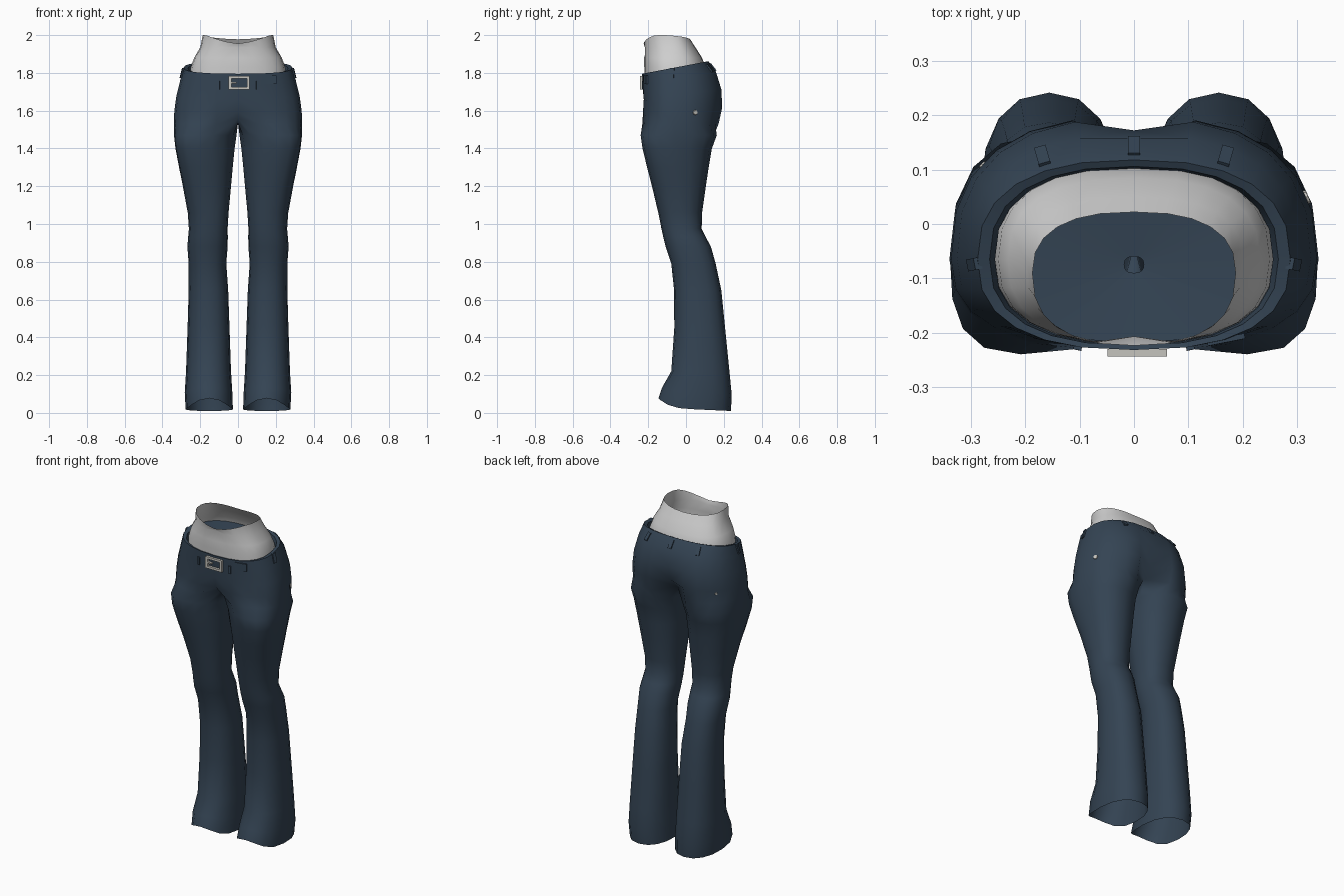
import bpy, bmesh, math
from mathutils import Vector, Matrix
from mathutils.bvhtree import BVHTree

if "Cube" in bpy.data.objects:
    bpy.data.objects.remove(bpy.data.objects["Cube"])


def material(name, rgb):
    m = bpy.data.materials.new(name)
    m.diffuse_color = (*rgb, 1)
    m.use_nodes = True
    m.node_tree.nodes["Principled BSDF"].inputs["Base Color"].default_value = m.diffuse_color
    return m


DENIM = material("dark blue denim", (0.034, 0.057, 0.087))
SKIN = material("light grey", (0.62, 0.62, 0.62))
METAL = material("pale grey metal", (0.56, 0.55, 0.51))


def spow(v, e):
    return math.copysign(abs(v) ** e, v)


def half_ring(z, xo, yf, yb, tilt=0, pf=0, pb=0, yc=-.065, e=0.81):
    """Open half ring from front midline round the +x side to back midline."""
    pts = []
    for k in range(13):
        b = math.radians(15 * k)
        x = xo * spow(math.sin(b), e) if 0 < k < 12 else 0
        c = spow(math.cos(b), e)
        y = yc - c * ((yc - yf) if c > 0 else (yb - yc))
        pinch = pf if k < 6 else pb
        y *= 1 - pinch * math.exp(-(x / 0.06) ** 2)
        pts.append(Vector((x, y, z + tilt * (y + 0.06))))
    return pts


def leg_ring(z, xi, xo, yf, yb, tilt=0, arch=0, shift=0, e=0.87):
    """Closed ring; point 0 is inner front, points 13-15 face the other leg."""
    pts = []
    for k in range(16):
        a = math.radians(45 + 22.5 * k)
        s = spow(math.sin(a), e)
        yc = (yf + yb) / 2 - shift * .6
        x = (xi + xo) / 2 - (xo - xi) / 2 * spow(math.cos(a), e)
        x += shift * max(0, s) ** 2
        y = yc - s * ((yc - yf) if s > 0 else (yb - yc))
        lift = arch * max(0, math.sin(a)) ** 3
        pts.append(Vector((x, y, z + tilt * y + lift)))
    return pts


def bridge(bm, r0, r1, closed=False):
    n = len(r0)
    for i in range(n if closed else n - 1):
        j = (i + 1) % n
        bm.faces.new((r0[i], r0[j], r1[j], r1[i]))


def verts(bm, pts):
    return [bm.verts.new(p) for p in pts]


def finish(bm, name, mat, mirror=True, angle=50):
    if mirror:
        bmesh.ops.recalc_face_normals(bm, faces=bm.faces)
        outer = max(bm.faces, key=lambda f: f.calc_center_median().x)
        if outer.normal.x < 0:
            bmesh.ops.reverse_faces(bm, faces=bm.faces)
    me = bpy.data.meshes.new(name)
    bm.to_mesh(me)
    me.materials.append(mat)
    ob = bpy.data.objects.new(name, me)
    bpy.context.collection.objects.link(ob)
    if mirror:
        mod = ob.modifiers.new("mirror", 'MIRROR')
        mod.use_clip = True
        mod.merge_threshold = 0.001
    bpy.ops.object.select_all(action='DESELECT')
    ob.select_set(True)
    bpy.context.view_layer.objects.active = ob
    bpy.ops.object.shade_smooth_by_angle(angle=math.radians(angle))
    return ob


# Trousers: seat rows (z, outer x, front y, back y, tilt, front pinch, back pinch)
seat_rows = [
    (1.790, .256, -.221, .100, .19, 0, 0),
    (1.824, .266, -.223, .106, .19, 0, 0),
    (1.828, .288, -.232, .118, .19, 0, 0),
    (1.765, .305, -.231, .165, .19, 0, .04),
    (1.680, .326, -.228, .196, .12, .02, .12),
    (1.600, .337, -.233, .200, .05, .10, .30),
    (1.530, .340, -.238, .182, 0, .35, .55),
]
# Leg rows (z, inner x, outer x, front y, back y, tilt, front arch, front shift)
leg_rows = [
    (1.470, .008, .339, -.240, .163, 0, 0, .035),
    (1.400, .018, .331, -.230, .137, 0, 0, .035),
    (1.300, .028, .312, -.206, .120, 0, 0, .025),
    (1.200, .037, .292, -.180, .105, 0, 0, .012),
    (1.060, .050, .266, -.147, .085),
    (.975, .055, .260, -.130, .083),
    (.930, .054, .264, -.120, .105),
    (.880, .055, .268, -.108, .132),
    (.790, .062, .261, -.078, .157),
    (.650, .052, .261, -.063, .187),
    (.450, .045, .267, -.062, .207),
    (.220, .037, .275, -.078, .230),
    (.110, .030, .282, -.125, .242, -.06, .02),
    (.021, .027, .277, -.146, .238, -.045, .05),
]
bm = bmesh.new()
prev = None
for row in seat_rows:
    pts = half_ring(*row)
    if row is seat_rows[-1]:
        pts[0].z += .03
        pts[12].z += .02
    cur = verts(bm, pts)
    if prev:
        bridge(bm, prev, cur)
    prev = cur
# crotch seam joins back midline to front midline
f, b = prev[0].co, prev[12].co
crotch = [b.lerp(f, t) for t in (.25, .5, .75)]
for p in crotch:
    p.z = 1.535
prev = prev + verts(bm, crotch)
for row in leg_rows:
    cur = verts(bm, leg_ring(*row))
    bridge(bm, prev, cur, True)
    prev = cur
finish(bm, "trousers", DENIM)
surface = BVHTree.FromBMesh(bm)

# Bare waist: open tube with a rim that dips at the front
bm = bmesh.new()
top = half_ring(0, .187, -.224, .022, yc=-.09)
for p in top:
    t = min(1, abs(p.x) / .17)
    low = 1.955 if p.y < -.1 else 1.99
    p.z = low + (2.0 - low) * t ** 1.5 - .1 * max(0, p.y + .1)
rings = [top, half_ring(1.935, .200, -.222, .050), half_ring(1.88, .232, -.222, .085),
         half_ring(1.83, .250, -.221, .104), half_ring(1.77, .256, -.219, .110)]
rings[1][0].y += .015  # navel
prev = None
for pts in rings:
    cur = verts(bm, pts)
    if prev:
        bridge(bm, prev, cur)
    prev = cur
finish(bm, "waist", SKIN)

# Blue floor inside the waist, with a small centre hole
bm = bmesh.new()
outer = verts(bm, half_ring(1.85, .238, -.218, .092))
inner = verts(bm, half_ring(1.835, .018, -.090, -.060, yc=-.075))
bridge(bm, outer, inner)
bmesh.ops.recalc_face_normals(bm, faces=bm.faces)
if sum(f.normal.z for f in bm.faces) < 0:
    bmesh.ops.reverse_faces(bm, faces=bm.faces)
finish(bm, "inner_floor", DENIM)


def on_surface(name, x, y, z, size, mat, round_part=False):
    """Put a small plate on the trousers, turned to face outwards."""
    loc, nor, _, _ = surface.find_nearest(Vector((abs(x), y, z)))
    if nor.dot(Vector((loc.x, loc.y + .05, 0))) < 0:
        nor = -nor
    if x < 0:
        loc.x, nor.x = -loc.x, -nor.x
    if x == 0:
        nor.x = 0
    m = Matrix.Translation(loc) @ nor.to_track_quat('Z', 'Y').to_matrix().to_4x4()
    m = m @ Matrix.Diagonal((*size, 1))
    bm = bmesh.new()
    if round_part:
        bmesh.ops.create_cone(bm, cap_ends=True, segments=8, radius1=.5, radius2=.4,
                              depth=1, matrix=m)
    else:
        bmesh.ops.create_cube(bm, size=1, matrix=m)
    finish(bm, name, mat, False, 30)


# Belt loops
on_surface("back_loop", 0, .15, 1.835, (.022, .05, .012), DENIM)
for s, side in ((1, "left"), (-1, "right")):
    on_surface("rear_loop_" + side, s * .17, .13, 1.83, (.022, .05, .012), DENIM)
    on_surface("side_loop_" + side, s * .30, -.075, 1.80, (.022, .055, .014), DENIM)
    on_surface("front_loop_" + side, s * .105, -.235, 1.735, (.015, .045, .012), DENIM)

# Belt end and hip rivets
on_surface("belt_end", .175, -.23, 1.765, (.07, .045, .01), DENIM)
on_surface("hip_rivet_left", .33, .055, 1.59, (.03, .03, .01), METAL, True)
on_surface("hip_rivet_right", -.28, .11, 1.59, (.018, .018, .008), METAL, True)

# Buckle: four bars and a prong
bm = bmesh.new()
bars = [(.006, 1.776, .110, .013), (.006, 1.719, .110, .013),
        (-.042, 1.7475, .014, .07), (.054, 1.7475, .014, .07), (-.022, 1.7475, .03, .008)]
for x, z, w, h in bars:
    bmesh.ops.create_cube(bm, size=1, matrix=Matrix.Translation((x, -.237, z))
                          @ Matrix.Diagonal((w, .014, h, 1)))
finish(bm, "buckle", METAL, False, 30)
